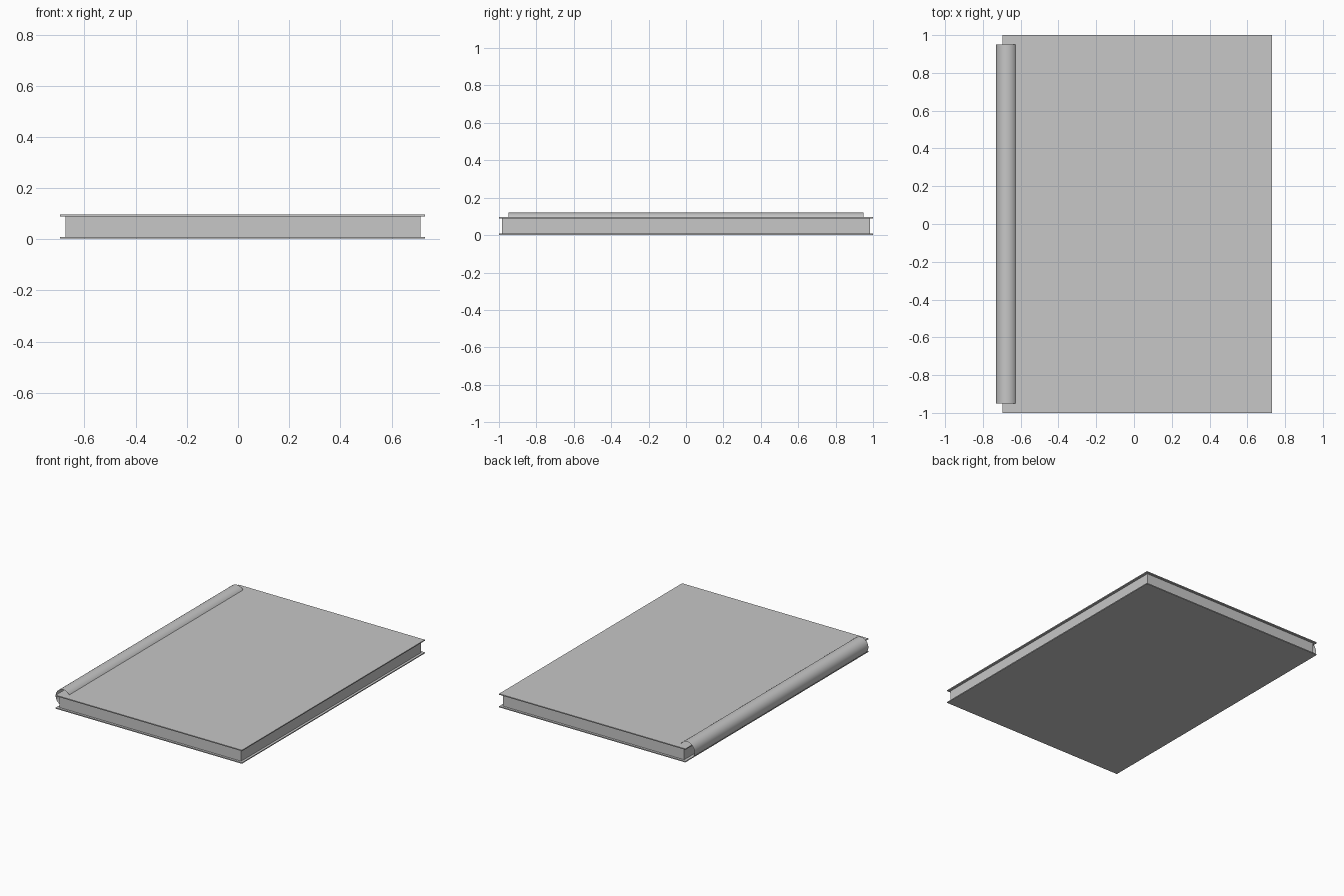
import bpy

old = bpy.data.objects.get("Cube")
if old:
    bpy.data.objects.remove(old, do_unlink=True)

# One plain grey for the whole book
grey = bpy.data.materials.new("plain_grey")
grey.use_nodes = True
colour = (0.57, 0.57, 0.57, 1)
grey.diffuse_color = colour
grey.node_tree.nodes["Principled BSDF"].inputs["Base Color"].default_value = colour


def box(name, x0, x1, depth, z0, z1):
    """Box centred on y = 0, given by its x and z limits."""
    bpy.ops.mesh.primitive_cube_add(size=1, location=((x0 + x1) / 2, 0, (z0 + z1) / 2))
    ob = bpy.context.object
    ob.name = name
    ob.scale = (x1 - x0, depth, z1 - z0)
    bpy.ops.object.transform_apply(location=False, rotation=False, scale=True)
    ob.data.materials.append(grey)
    return ob


# Covers: two thin boards overhanging the pages
THICK = 0.007
for name, z in (("back_cover", 0.002), ("front_cover", 0.089)):
    box(name, -0.695, 0.73, 2.0, z, z + THICK)

# Page block between the boards
box("pages", -0.675, 0.713, 1.968, 0.002 + THICK, 0.089)

# Spine: open-ended round tube along the bound edge
RADIUS = 0.057
bpy.ops.mesh.primitive_cylinder_add(
    vertices=48, radius=RADIUS, depth=1.9, end_fill_type='NOTHING',
    location=(-0.73 + RADIUS, 0, 0.12 - RADIUS), rotation=(1.5708, 0, 0))
spine = bpy.context.object
spine.name = "spine"
spine.data.materials.append(grey)
bpy.ops.object.shade_smooth_by_angle()
